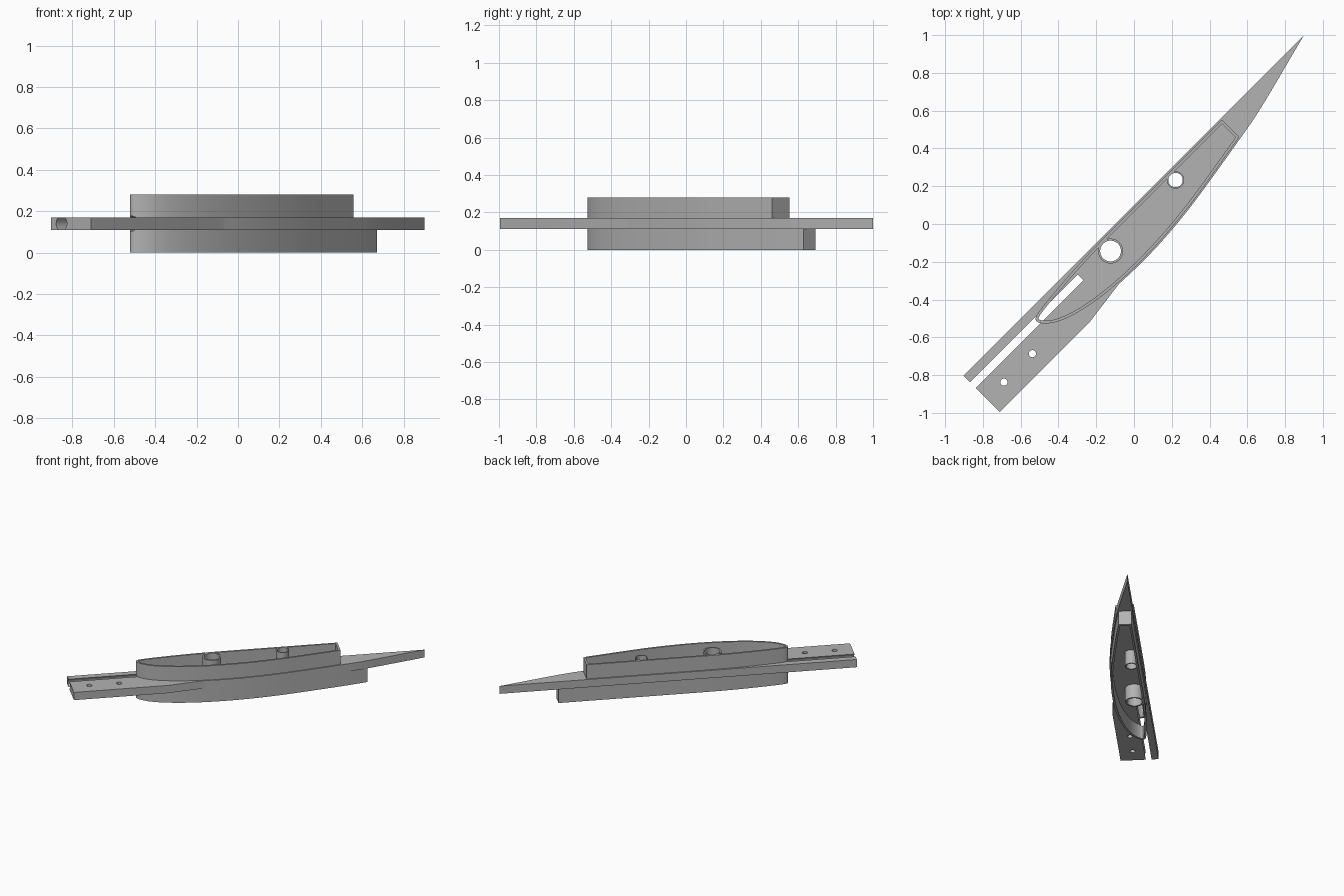
import bpy, bmesh, math
from mathutils import Vector

if "Cube" in bpy.data.objects:
    bpy.data.objects.remove(bpy.data.objects["Cube"], do_unlink=True)

TURN = math.radians(45)          # the whole fin lies along the diagonal
PLATE_LOW, PLATE_HIGH, TOP = 0.11, 0.17, 0.28
WALL = 0.015

grey = bpy.data.materials.new("plain grey")
grey.use_nodes = True
grey.diffuse_color = (0.45, 0.45, 0.45, 1)
grey.node_tree.nodes["Principled BSDF"].inputs["Base Color"].default_value = grey.diffuse_color


def finish(name, bm):
    bmesh.ops.recalc_face_normals(bm, faces=bm.faces[:])
    mesh = bpy.data.meshes.new(name)
    bm.to_mesh(mesh)
    bm.free()
    mesh.materials.append(grey)
    obj = bpy.data.objects.new(name, mesh)
    obj.rotation_euler.z = TURN
    bpy.context.collection.objects.link(obj)
    return obj


def prism(name, outline, low, high):
    """Solid extrusion of a closed outline."""
    bm = bmesh.new()
    face = bm.faces.new([bm.verts.new((x, y, low)) for x, y in outline])
    new = bmesh.ops.extrude_face_region(bm, geom=[face])["geom"]
    moved = [v for v in new if isinstance(v, bmesh.types.BMVert)]
    bmesh.ops.translate(bm, verts=moved, vec=(0, 0, high - low))
    return finish(name, bm)


def ring(name, outer, inner, low, high):
    """Wall between two matching closed outlines."""
    bm = bmesh.new()
    loops = [[bm.verts.new((x, y, z)) for x, y in line]
             for line, z in ((outer, low), (outer, high), (inner, high), (inner, low))]
    n = len(outer)
    for k in range(4):
        a, b = loops[k], loops[(k + 1) % 4]
        for i in range(n):
            j = (i + 1) % n
            bm.faces.new((a[i], a[j], b[j], b[i]))
    return finish(name, bm)


def circle(x, y, r, n=40):
    return [(x + r * math.cos(math.tau * i / n), y + r * math.sin(math.tau * i / n))
            for i in range(n)]


def smooth_line(points, steps=5):
    """Rounded path through the points."""
    p = [Vector(q) for q in points]
    p = [2 * p[0] - p[1]] + p + [2 * p[-1] - p[-2]]
    path = []
    for a, b, c, d in zip(p, p[1:], p[2:], p[3:]):
        for s in range(steps):
            t = s / steps
            path.append(0.5 * (2 * b + (c - a) * t + (2 * a - 5 * b + 4 * c - d) * t * t
                               + (3 * b - a - 3 * c + d) * t ** 3))
    return path + [p[-2]]


def inset(line, d):
    """Offset a clockwise closed outline towards its inside."""
    result = []
    for i, p in enumerate(line):
        a = (p - line[i - 1]).normalized()
        b = (line[(i + 1) % len(line)] - p).normalized()
        na, nb = Vector((a.y, -a.x)), Vector((b.y, -b.x))
        m = (na + nb).normalized()
        result.append(p + m * d / max(0.4, m.dot(na)))
    return result


def cut(obj, cutter):
    mod = obj.modifiers.new("cut", "BOOLEAN")
    mod.operation, mod.solver, mod.object = "DIFFERENCE", "EXACT", cutter
    bpy.context.view_layer.objects.active = obj
    bpy.ops.object.modifier_apply(modifier=mod.name)


# Hull section: bulged side, round nose, then the straight side
bulge = [(0.72, -0.069), (0.357, -0.128), (0.18, -0.15), (0.02, -0.162),
         (-0.13, -0.165), (-0.28, -0.16)]
nose = [(-0.42, -0.145), (-0.545, -0.119), (-0.64, -0.085), (-0.70, -0.045),
        (-0.727, -0.008), (-0.718, 0.018), (-0.66, 0.031), (-0.514, 0.045),
        (-0.36, 0.055), (-0.195, 0.06), (0.1, 0.061)]


def hull(name, end, low, high):
    start = [(0.92, -0.03)] if end > 0.8 else []
    line = smooth_line(start + bulge + nose + [(end, 0.061)])
    return ring(name, line, inset(line, WALL), low, high)


upper_wall = hull("upper_hull_wall", 0.72, PLATE_HIGH, TOP)
lower_wall = hull("lower_hull_wall", 0.92, 0, PLATE_LOW)

# Flat plate: pointed tip, curved edge and square tail
edge = smooth_line([(1.3435, 0.0707), (0.92, -0.038)] + [(x, y - 0.008) for x, y in bulge])
tail = [(-0.534, -0.2015), (-1.2056, -0.2015), (-1.2056, 0.0707)]
plate = prism("fin_plate", edge + tail, PLATE_LOW, PLATE_HIGH)

# Tubes standing through the plate
tubes = []
cutters = []
for name, x, y, r, bore in (("large_tube", -0.189, -0.0134, 0.066, 0.055),
                            ("small_tube", 0.32, 0.009, 0.046, 0.038)):
    tubes.append(ring(name, circle(x, y, r), circle(x, y, bore), 0, TOP))
    cutters.append(prism("tube_cutter", circle(x, y, (r + bore) / 2), -0.1, 0.4))

# Screw holes in the tail
for x in (-0.866, -1.079):
    cutters.append(prism("screw_cutter", circle(x, -0.105, 0.019, 24), -0.1, 0.4))

# Round lengthwise bore that breaks through both plate faces as a slot
bm = bmesh.new()
profile = [bm.verts.new((-1.4, y, z + 0.14)) for y, z in circle(0, 0, 0.0365)]
face = bm.faces.new(profile)
new = bmesh.ops.extrude_face_region(bm, geom=[face])["geom"]
bmesh.ops.translate(bm, verts=[v for v in new if isinstance(v, bmesh.types.BMVert)],
                    vec=(1.0, 0, 0))
bore_cutter = finish("bore_cutter", bm)
cutters.append(bore_cutter)

bpy.context.view_layer.update()
for cutter in cutters:
    cut(plate, cutter)
for wall in (upper_wall, lower_wall):
    cut(wall, bore_cutter)
for cutter in cutters:
    bpy.data.objects.remove(cutter, do_unlink=True)

# Smooth curved sides with crisp edges
bpy.ops.object.select_all(action="DESELECT")
for obj in [plate, upper_wall, lower_wall] + tubes:
    obj.select_set(True)
bpy.context.view_layer.objects.active = plate
bpy.ops.object.shade_smooth_by_angle(angle=math.radians(30))
